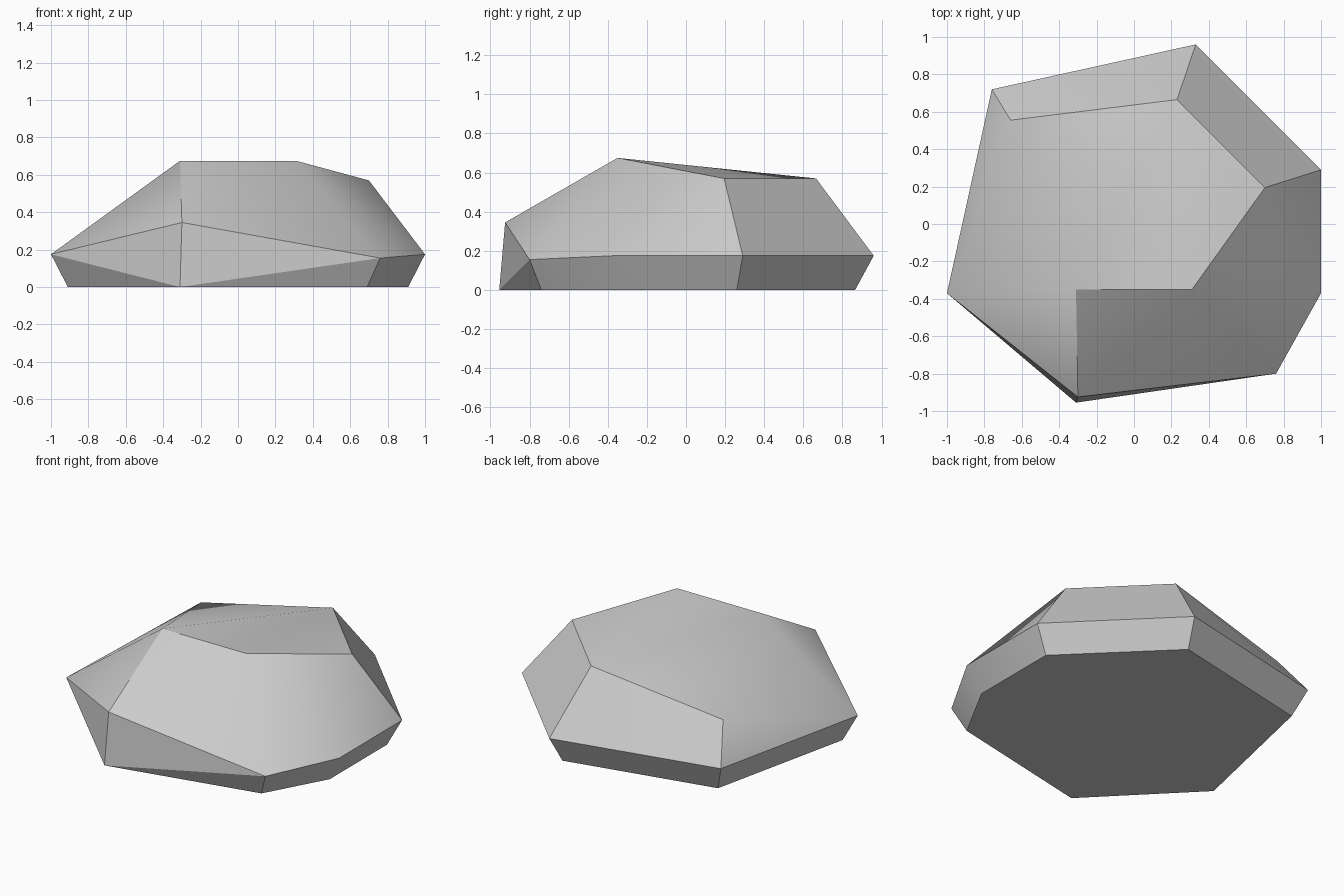
import bpy
import bmesh
import math

cube = bpy.data.objects.get("Cube")
if cube:
    bpy.data.objects.remove(cube, do_unlink=True)

# Plain grey stone colour
stone = bpy.data.materials.new("stone_grey")
stone.use_nodes = True
grey = (0.6, 0.6, 0.6, 1.0)
stone.diffuse_color = grey
stone.node_tree.nodes["Principled BSDF"].inputs["Base Color"].default_value = grey

# Corner rings of the boulder: base, girdle and crown
base = [(-0.69, 0.65, 0), (0.30, 0.865, 0), (0.91, 0.26, 0), (0.91, -0.34, 0),
        (0.69, -0.74, 0), (-0.31, -0.955, 0), (-0.91, -0.34, 0)]
girdle = [(-0.76, 0.72, 0.175), (0.33, 0.96, 0.175), (1.0, 0.29, 0.175),
          (1.0, -0.37, 0.175), (0.76, -0.80, 0.155), (-0.30, -0.925, 0.345),
          (-1.0, -0.37, 0.175)]
crown = [(-0.66, 0.555, 0.41), (0.23, 0.665, 0.57), (0.70, 0.195, 0.57),
         (0.31, -0.35, 0.675), (-0.31, -0.35, 0.675)]

# Wrap the corners in a convex faceted skin
bm = bmesh.new()
for corner in base + girdle + crown:
    bm.verts.new(corner)
bmesh.ops.convex_hull(bm, input=bm.verts[:])
bmesh.ops.dissolve_limit(bm, angle_limit=math.radians(1), verts=bm.verts[:], edges=bm.edges[:])
bmesh.ops.recalc_face_normals(bm, faces=bm.faces[:])
mesh = bpy.data.meshes.new("boulder")
bm.to_mesh(mesh)
bm.free()
mesh.materials.append(stone)
boulder = bpy.data.objects.new("boulder", mesh)
bpy.context.collection.objects.link(boulder)

# Soften shallow edges, keep the strong ridges crisp
bpy.ops.object.select_all(action="DESELECT")
boulder.select_set(True)
bpy.context.view_layer.objects.active = boulder
bpy.ops.object.shade_smooth_by_angle(angle=math.radians(30))
